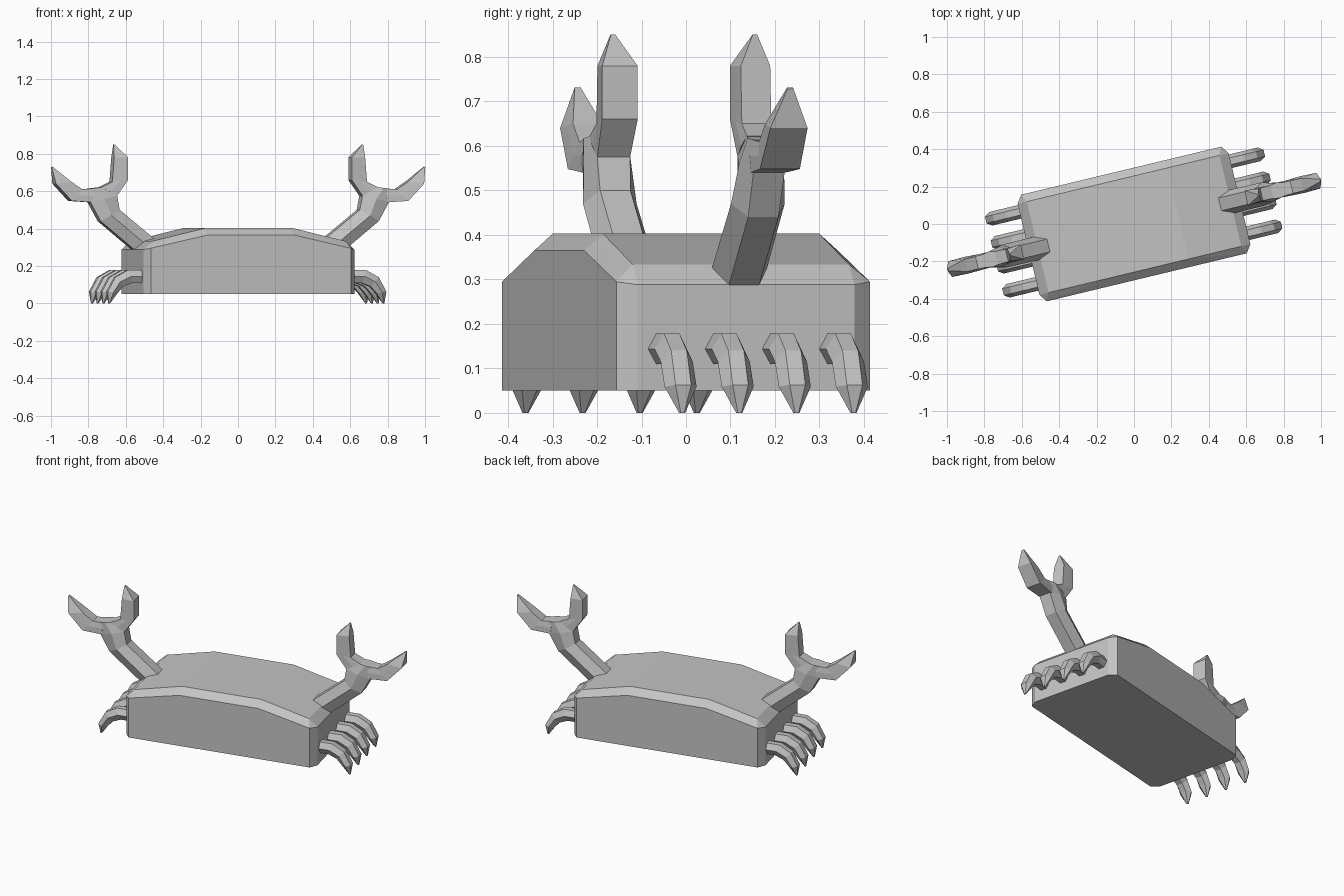
import bpy, bmesh, math
from mathutils import Vector

if "Cube" in bpy.data.objects:
    bpy.data.objects.remove(bpy.data.objects["Cube"], do_unlink=True)

TURN = math.radians(13.5)  # the whole crab stands turned about z

grey = bpy.data.materials.new("shell_grey")
grey.use_nodes = True
grey.diffuse_color = (0.55, 0.55, 0.55, 1)
grey.node_tree.nodes["Principled BSDF"].inputs["Base Color"].default_value = (0.55, 0.55, 0.55, 1)


def finish(bm, name):
    """Turn a bmesh into a flat-shaded, turned object."""
    bmesh.ops.recalc_face_normals(bm, faces=bm.faces)
    mesh = bpy.data.meshes.new(name)
    bm.to_mesh(mesh)
    bm.free()
    mesh.materials.append(grey)
    obj = bpy.data.objects.new(name, mesh)
    obj.rotation_euler.z = TURN
    bpy.context.scene.collection.objects.link(obj)


def limb(name, side, v, sections):
    """Loft six-sided sections lying across the x-z plane.
    Section: outer x, z, inner x, z, outer half width, inner half width, middle half width."""
    bm = bmesh.new()
    rings = []
    for ox, oz, ix, iz, fo, fi, w in sections:
        mx, mz = (ox + ix) / 2, (oz + iz) / 2
        pts = [(ox, -fo, oz), (ox, fo, oz), (mx, w, mz),
               (ix, fi, iz), (ix, -fi, iz), (mx, -w, mz)]
        rings.append([bm.verts.new((side * x, y + v, z)) for x, y, z in pts])
    for a, b in zip(rings, rings[1:]):
        for i in range(6):
            j = (i + 1) % 6
            bm.faces.new((a[i], a[j], b[j], b[i]))
    bm.faces.new(rings[0])
    bm.faces.new(rings[-1])
    finish(bm, name)


# Shell: chamfered box with a raised middle
bm = bmesh.new()
corner_points = [
    (0.58, 0.25, 0.05), (0.55, 0.293, 0.05),     # bottom corner
    (0.58, 0.25, 0.288), (0.55, 0.293, 0.295),   # wall top
    (0.24, 0.293, 0.365),                        # wall top at the raised middle
    (0.53, 0.25, 0.333), (0.24, 0.25, 0.403),    # back plate
]
for sx in (-1, 1):
    for sy in (-1, 1):
        for x, y, z in corner_points:
            bm.verts.new(Vector((sx * x, sy * y, z)))
bmesh.ops.convex_hull(bm, input=bm.verts)
bmesh.ops.dissolve_limit(bm, angle_limit=math.radians(2), verts=bm.verts, edges=bm.edges)
finish(bm, "shell")

leg_sections = [
    (0.55, 0.178, 0.55, 0.11, 0.018, 0.018, 0.037),
    (0.655, 0.178, 0.63, 0.11, 0.018, 0.018, 0.037),
    (0.724, 0.14, 0.68, 0.09, 0.018, 0.018, 0.037),
    (0.766, 0.063, 0.712, 0.055, 0.018, 0.018, 0.037),
    (0.758, 0.0, 0.75, 0.0, 0.004, 0.004, 0.007),
]
arm_sections = [
    (0.54, 0.255, 0.45, 0.33, 0.035, 0.035, 0.064),
    (0.765, 0.44, 0.66, 0.50, 0.035, 0.035, 0.062),
    (0.82, 0.54, 0.675, 0.577, 0.036, 0.038, 0.052),
    (0.825, 0.613, 0.755, 0.622, 0.036, 0.036, 0.042),
]
outer_finger_sections = [
    (0.81, 0.54, 0.80, 0.614, 0.04, 0.036, 0.042),
    (0.925, 0.548, 0.865, 0.61, 0.046, 0.034, 0.041),
    (1.012, 0.64, 0.925, 0.65, 0.043, 0.034, 0.039),
    (1.027, 0.728, 1.022, 0.731, 0.007, 0.007, 0.007),
]
inner_finger_sections = [
    (0.675, 0.575, 0.758, 0.622, 0.038, 0.036, 0.04),
    (0.615, 0.66, 0.70, 0.65, 0.041, 0.034, 0.038),
    (0.615, 0.78, 0.69, 0.78, 0.041, 0.034, 0.038),
    (0.681, 0.85, 0.686, 0.85, 0.005, 0.005, 0.005),
]

# Legs, arms and claws on both sides
for side, label in ((1, "left"), (-1, "right")):
    for n in range(4):
        limb(f"{label}_leg_{n + 1}", side, 0.008 + (n - 1.5) * 0.132, leg_sections)
    limb(f"{label}_arm", side, -0.005, arm_sections)
    limb(f"{label}_claw_outer_finger", side, -0.005, outer_finger_sections)
    limb(f"{label}_claw_inner_finger", side, -0.005, inner_finger_sections)
